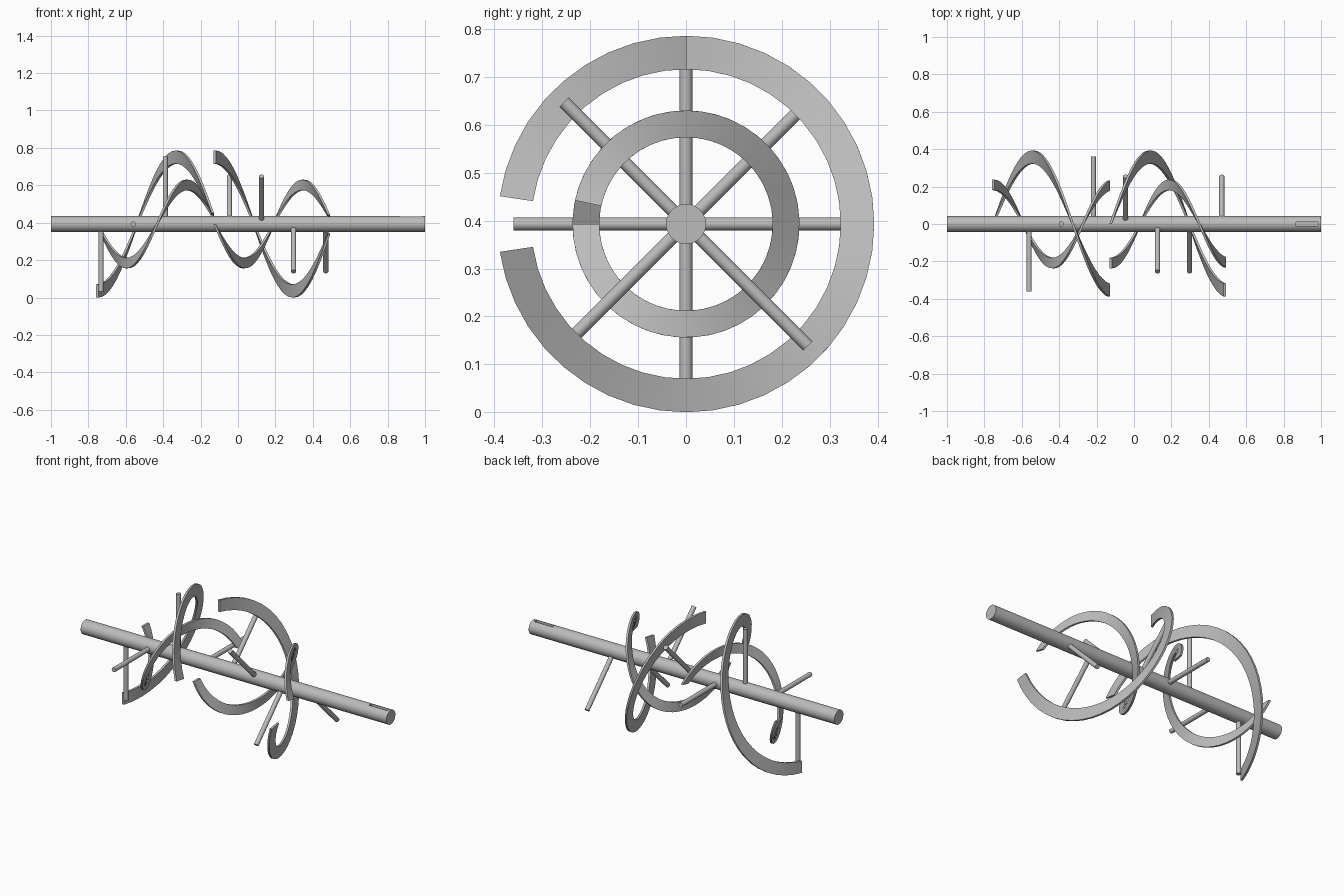
import bpy, bmesh
from math import radians, sin, cos
from mathutils import Matrix, Vector

cube = bpy.data.objects.get("Cube")
if cube:
    bpy.data.objects.remove(cube, do_unlink=True)

AXIS_Z = 0.393
STRUT_LENGTH = 0.36

steel = bpy.data.materials.new("brushed_steel_grey")
steel.use_nodes = True
GREY = (0.5, 0.5, 0.5, 1)
steel.diffuse_color = GREY
steel.node_tree.nodes["Principled BSDF"].inputs["Base Color"].default_value = GREY


def radial(angle):
    """Unit vector around the shaft, 0 = back, 90 = up."""
    return Vector((0, cos(radians(angle)), sin(radians(angle))))


def finish(name, bm, smooth=True):
    bmesh.ops.recalc_face_normals(bm, faces=bm.faces)
    mesh = bpy.data.meshes.new(name)
    bm.to_mesh(mesh)
    bm.free()
    mesh.materials.append(steel)
    obj = bpy.data.objects.new(name, mesh)
    obj.location.z = AXIS_Z
    bpy.context.collection.objects.link(obj)
    if smooth:
        bpy.ops.object.select_all(action='DESELECT')
        obj.select_set(True)
        bpy.context.view_layer.objects.active = obj
        bpy.ops.object.shade_smooth_by_angle(angle=radians(35))
    return obj


def rod(name, start, end, radius, sides):
    bm = bmesh.new()
    along = end - start
    turn = along.to_track_quat('Z', 'Y').to_matrix().to_4x4()
    bmesh.ops.create_cone(bm, cap_ends=True, segments=sides, radius1=radius,
                          radius2=radius, depth=along.length,
                          matrix=Matrix.Translation((start + end) / 2) @ turn)
    return finish(name, bm)


def ribbon(name, x0, x1, a0, a1, r_in, r_out, steps, thick=0.013):
    """Flat helical blade with a rectangular section."""
    bm = bmesh.new()
    rings = []
    for i in range(steps + 1):
        t = i / steps
        x, out = x0 + (x1 - x0) * t, radial(a0 + (a1 - a0) * t)
        corners = ((r_in, -1), (r_out, -1), (r_out, 1), (r_in, 1))
        rings.append([bm.verts.new(out * r + Vector((x + s * thick / 2, 0, 0)))
                      for r, s in corners])
    for a, b in zip(rings, rings[1:]):
        for k in range(4):
            n = (k + 1) % 4
            bm.faces.new((a[k], a[n], b[n], b[k]))
    bm.faces.new(rings[0])
    bm.faces.new(rings[-1])
    return finish(name, bm)


# Shaft with a closed keyway slot near its left end
shaft = rod("shaft", Vector((-1, 0, 0)), Vector((1, 0, 0)), 0.0417, 48)
bm = bmesh.new()
bmesh.ops.create_cube(bm, size=1, matrix=Matrix.Translation((0.925, 0, 0.045))
                      @ Matrix.Diagonal((0.12, 0.024, 0.04, 1)))
cutter = finish("keyway_cutter", bm, smooth=False)
cutter.hide_render = True
cutter.hide_viewport = True
cut = shaft.modifiers.new("keyway", 'BOOLEAN')
cut.operation = 'DIFFERENCE'
cut.solver = 'EXACT'
cut.object = cutter

# Outer and inner ribbons, opposite hands in each half
ribbon("outer_ribbon_right", -0.752, -0.135, -90, 171.5, 0.323, 0.393, 32)
ribbon("outer_ribbon_left", -0.125, 0.486, 90, -171.5, 0.323, 0.393, 32)
ribbon("inner_ribbon_right", -0.752, -0.135, 0, -348, 0.181, 0.237, 44)
ribbon("inner_ribbon_left", -0.125, 0.486, 180, 528, 0.181, 0.237, 44)

# Support struts evenly spaced along the shaft
for i, angle in enumerate((-90, 180, 90, 0, 45, 135, 225, 315)):
    foot = Vector((-0.732 + 0.1716 * i, 0, 0))
    rod(f"strut_{i + 1}", foot, foot + radial(angle) * STRUT_LENGTH, 0.0135, 20)
